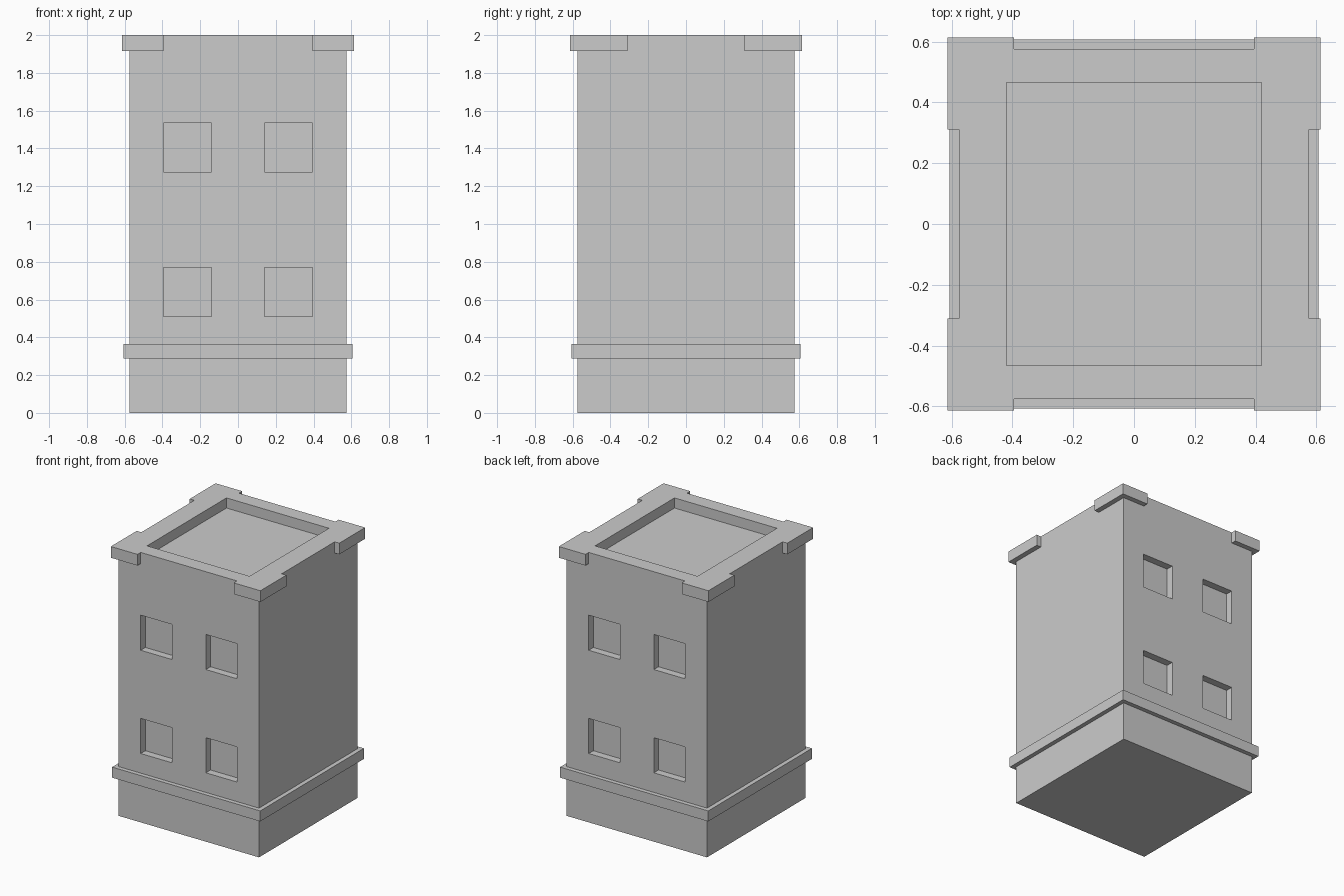
import bpy, bmesh

if "Cube" in bpy.data.objects:
    bpy.data.objects.remove(bpy.data.objects["Cube"])

W = 0.575      # half width of the walls
LEDGE = 0.607  # half width of the ledge
CORNER = 0.613 # half width over the corner trims


def finish(name, bm):
    bmesh.ops.recalc_face_normals(bm, faces=bm.faces[:])
    mesh = bpy.data.meshes.new(name)
    bm.to_mesh(mesh)
    bm.free()
    obj = bpy.data.objects.new(name, mesh)
    bpy.context.collection.objects.link(obj)
    return obj


def add_box(bm, x0, x1, y0, y1, z0, z1):
    verts = bmesh.ops.create_cube(bm, size=1)["verts"]
    bmesh.ops.scale(bm, vec=(x1 - x0, y1 - y0, z1 - z0), verts=verts)
    bmesh.ops.translate(bm, vec=((x0 + x1) / 2, (y0 + y1) / 2, (z0 + z1) / 2), verts=verts)


# Tower: stacked rectangles give base, ledge, walls, parapet and sunken roof
profile = [(W, W, 0), (W, W, 0.287), (LEDGE, LEDGE, 0.287), (LEDGE, LEDGE, 0.365),
           (W, W, 0.365), (W, W, 2.0), (0.42, 0.465, 2.0), (0.42, 0.465, 1.925)]
bm = bmesh.new()
rings = [[bm.verts.new((sx * hx, sy * hy, z)) for sx, sy in ((-1, -1), (1, -1), (1, 1), (-1, 1))]
         for hx, hy, z in profile]
for low, high in zip(rings, rings[1:]):
    for i in range(4):
        j = (i + 1) % 4
        bm.faces.new((low[i], low[j], high[j], high[i]))
bm.faces.new(rings[0])
bm.faces.new(rings[-1])
tower = finish("tower", bm)

# Window recesses on the front and back
bm = bmesh.new()
for y in (-W, W):
    for x in (-0.267, 0.267):
        for z in (0.64, 1.405):
            add_box(bm, x - 0.128, x + 0.128, y - 0.055, y + 0.055, z - 0.13, z + 0.13)
cutter = finish("window_cutter", bm)
cutter.hide_render = True
cutter.display_type = 'WIRE'
cut = tower.modifiers.new("windows", 'BOOLEAN')
cut.operation = 'DIFFERENCE'
cut.solver = 'EXACT'
cut.object = cutter

# L-shaped corner trims wrapped around the top edge, mirrored to all corners
bm = bmesh.new()
outline = [(W, 0.31), (CORNER, 0.31), (CORNER, CORNER), (0.395, CORNER), (0.395, W), (W, W)]
face = bm.faces.new([bm.verts.new((x, y, 1.917)) for x, y in outline])
top = bmesh.ops.extrude_face_region(bm, geom=[face])["geom"]
bmesh.ops.translate(bm, vec=(0, 0, 0.083),
                    verts=[v for v in top if isinstance(v, bmesh.types.BMVert)])
trim = finish("corner_trims", bm)
mirror = trim.modifiers.new("corners", 'MIRROR')
mirror.use_axis = (True, True, False)
